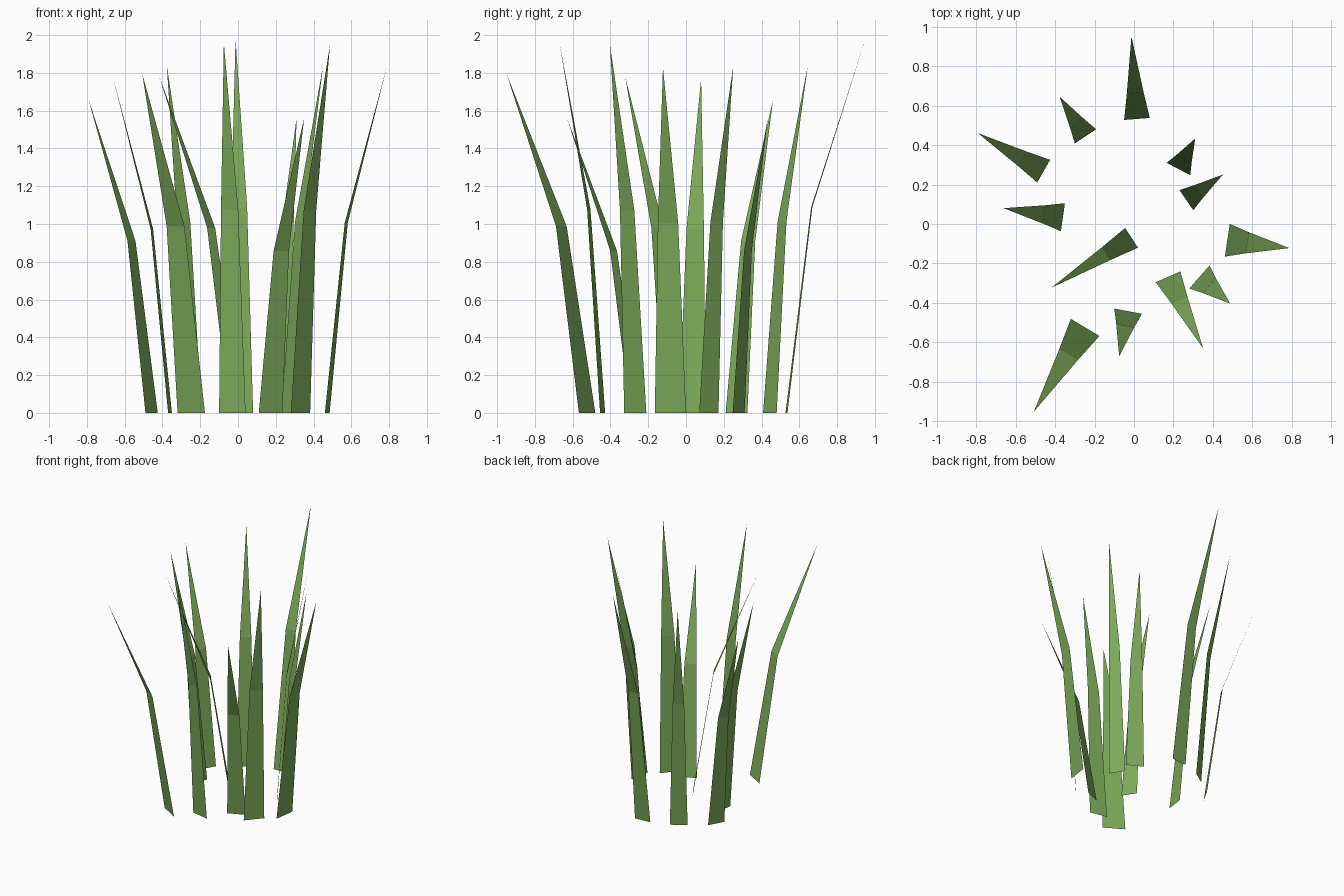
import bpy
from mathutils import Vector

green = bpy.data.materials.new("grass_green")
green.diffuse_color = (0.2, 0.4, 0.1, 1)

# Each blade: base corner a (x, y), base corner b (x, y), tip (x, y, z)
BLADES = [
    ((-0.05, 0.527), (0.08, 0.537), (-0.013, 0.95, 1.98)),
    ((-0.30, 0.408), (-0.192, 0.48), (-0.377, 0.645, 1.84)),
    ((-0.49, 0.21), (-0.425, 0.325), (-0.79, 0.46, 1.655)),
    ((-0.37, -0.037), (-0.35, 0.105), (-0.66, 0.08, 1.77)),
    ((0.165, 0.31), (0.285, 0.247), (0.31, 0.433), (1.56)),
    ((0.30, 0.07), (0.23, 0.172), (0.45, 0.25, 1.835)),
    ((0.46, -0.165), (0.485, 0.0), (0.787, -0.122, 1.83)),
    ((0.02, -0.12), (-0.045, -0.02), (-0.417, -0.322, 1.78)),
    ((-0.32, -0.48), (-0.175, -0.567), (-0.507, -0.95, 1.795)),
    ((-0.10, -0.428), (0.04, -0.455), (-0.075, -0.67, 1.96)),
    ((0.11, -0.295), (0.235, -0.24), (0.35, -0.63, 1.56)),
    ((0.28, -0.327), (0.382, -0.21), (0.487, -0.403, 1.95)),
]


def blade(index, a, b, tip):
    """Flat tapering blade with one bend, as a quad plus a tip triangle."""
    a, b, tip = Vector((*a, 0)), Vector((*b, 0)), Vector(tip)
    root, half = (a + b) / 2, (b - a) / 2
    # Keep the face normal on the side the blade leans towards
    if half.cross(Vector((0, 0, 1))).dot(tip - root) < 0:
        half = -half
    mid = root.lerp(tip, 0.32)
    mid.z = tip.z * 0.55
    verts = [root - half, root + half, mid + half * 0.65, mid - half * 0.65, tip]
    mesh = bpy.data.meshes.new(f"grass_blade_{index:02d}")
    mesh.from_pydata(verts, [], [(0, 1, 2, 3), (3, 2, 4)])
    mesh.materials.append(green)
    obj = bpy.data.objects.new(mesh.name, mesh)
    bpy.context.collection.objects.link(obj)


# Ring of blades
for i, (a, b, *tip) in enumerate(BLADES, 1):
    flat = tip[0] if len(tip) == 1 else (*tip[0], tip[1])
    blade(i, a, b, flat)
